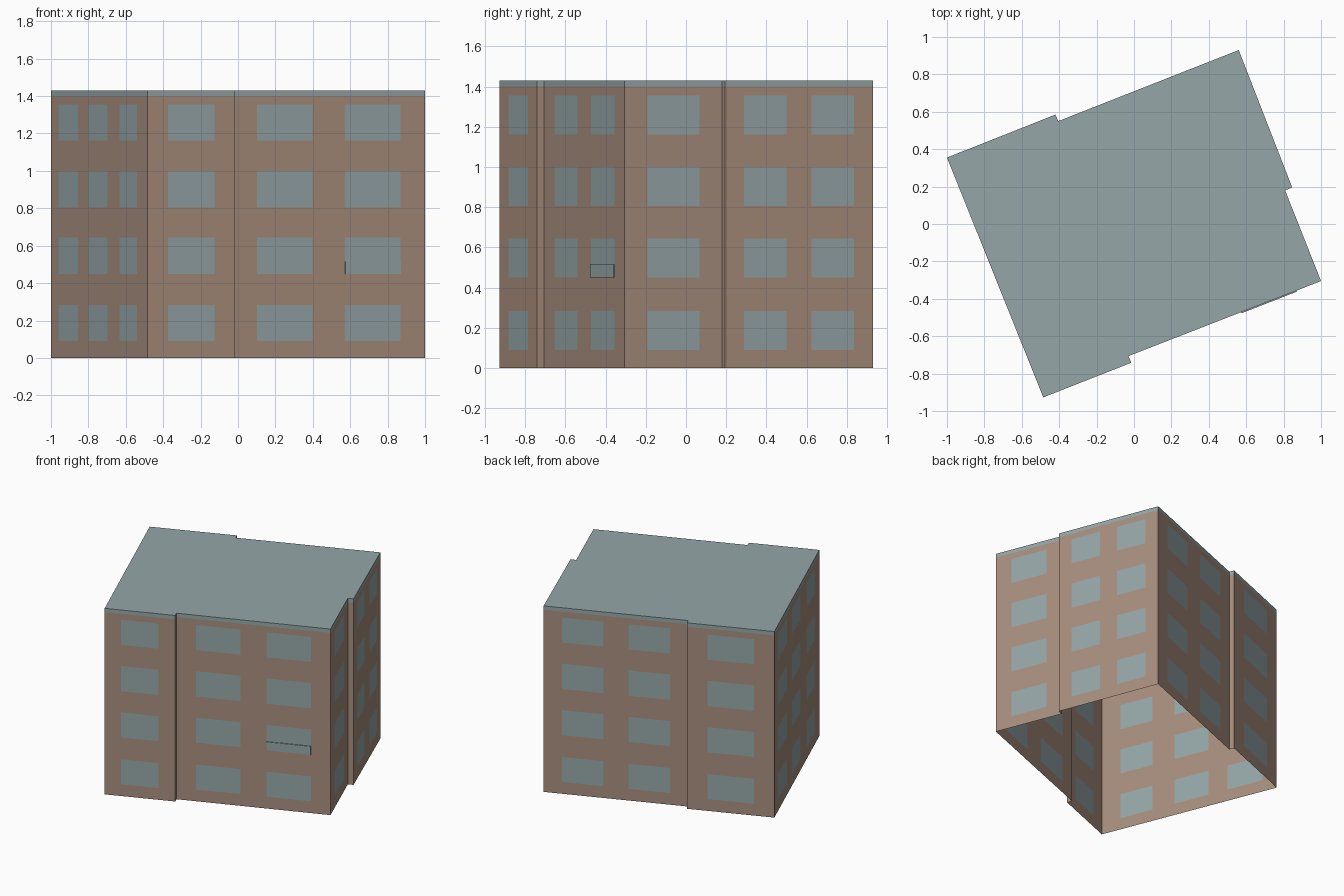
import bpy
import bmesh
from mathutils import Vector

cube = bpy.data.objects.get("Cube")
if cube:
    bpy.data.objects.remove(cube, do_unlink=True)


def make_material(name, rgb):
    mat = bpy.data.materials.new(name)
    mat.use_nodes = True
    color = (*rgb, 1)
    mat.diffuse_color = color
    mat.node_tree.nodes["Principled BSDF"].inputs["Base Color"].default_value = color
    return mat


BROWN = make_material("warm brown wall", (0.39, 0.27, 0.205))
GREY = make_material("blue grey glass and roof", (0.30, 0.38, 0.39))

WALL_TOP, ROOF_TOP = 1.40, 1.43
ROWS = [(0.09, 0.283), (0.45, 0.643), (0.805, 1.0), (1.162, 1.355)]

# Window columns as fractions along a wall
ONE = [(0.235, 0.767)]
TWO = [(0.127, 0.415), (0.585, 0.873)]
THREE = [(0.08, 0.282), (0.39, 0.585), (0.71, 0.893)]

# Footprint corners, counter-clockwise, with the windows of the wall that follows
PLAN = [
    ((-0.485, -0.927), ONE),     # front, projecting bay
    ((-0.015, -0.742), []),
    ((-0.029, -0.706), TWO),     # front, recessed part
    ((1.0, -0.305), ONE),        # left side, recessed part
    ((0.808, 0.18), []),
    ((0.846, 0.195), TWO),       # left side, projecting bay
    ((0.56, 0.93), TWO),         # back, recessed part
    ((-0.405, 0.55), []),
    ((-0.42, 0.585), ONE),       # back, projecting bay
    ((-1.0, 0.355), THREE),      # right side
]


def finish(bm, name, materials):
    bmesh.ops.remove_doubles(bm, verts=bm.verts, dist=1e-5)
    mesh = bpy.data.meshes.new(name)
    bm.to_mesh(mesh)
    bm.free()
    for mat in materials:
        mesh.materials.append(mat)
    obj = bpy.data.objects.new(name, mesh)
    bpy.context.collection.objects.link(obj)
    return obj


def add_quad(bm, a, b, z0, z1, mat=0):
    corners = [(a, z0), (b, z0), (b, z1), (a, z1)]
    face = bm.faces.new([bm.verts.new((p.x, p.y, z)) for p, z in corners])
    face.material_index = mat


def cells(spans, end):
    """Split 0..end at the spans, yielding (start, stop, is_window)."""
    pos = 0
    for lo, hi in spans:
        yield pos, lo, False
        yield lo, hi, True
        pos = hi
    yield pos, end, False


corners = [Vector(p) for p, _ in PLAN]
sides = [(corners[i], corners[(i + 1) % len(PLAN)], cols)
         for i, (_, cols) in enumerate(PLAN)]

# Walls with flush windows, open underneath
bm = bmesh.new()
for a, b, columns in sides:
    for f0, f1, in_col in cells(columns, 1):
        for z0, z1, in_row in cells(ROWS, WALL_TOP):
            add_quad(bm, a.lerp(b, f0), a.lerp(b, f1), z0, z1, int(in_col and in_row))
finish(bm, "walls_and_windows", [BROWN, GREY])

# Flat roof with its edge band
bm = bmesh.new()
for a, b, _ in sides:
    add_quad(bm, a, b, WALL_TOP, ROOF_TOP)
bm.faces.new([bm.verts.new((p.x, p.y, ROOF_TOP)) for p in corners])
finish(bm, "flat_roof", [GREY])

# Slim ledge on one front window
a, b, columns = sides[2]
start, stop = (a.lerp(b, f) for f in columns[1])
along = (stop - start).normalized()
out = Vector((along.y, -along.x)) * 0.006
bm = bmesh.new()
loop = [start, start + out, stop + out, stop]
for p, q in zip(loop, loop[1:]):
    add_quad(bm, p, q, 0.45, 0.515)
for z, order in ((0.45, loop[::-1]), (0.515, loop)):
    bm.faces.new([bm.verts.new((p.x, p.y, z)) for p in order])
bmesh.ops.recalc_face_normals(bm, faces=bm.faces)
finish(bm, "window_ledge", [GREY])
